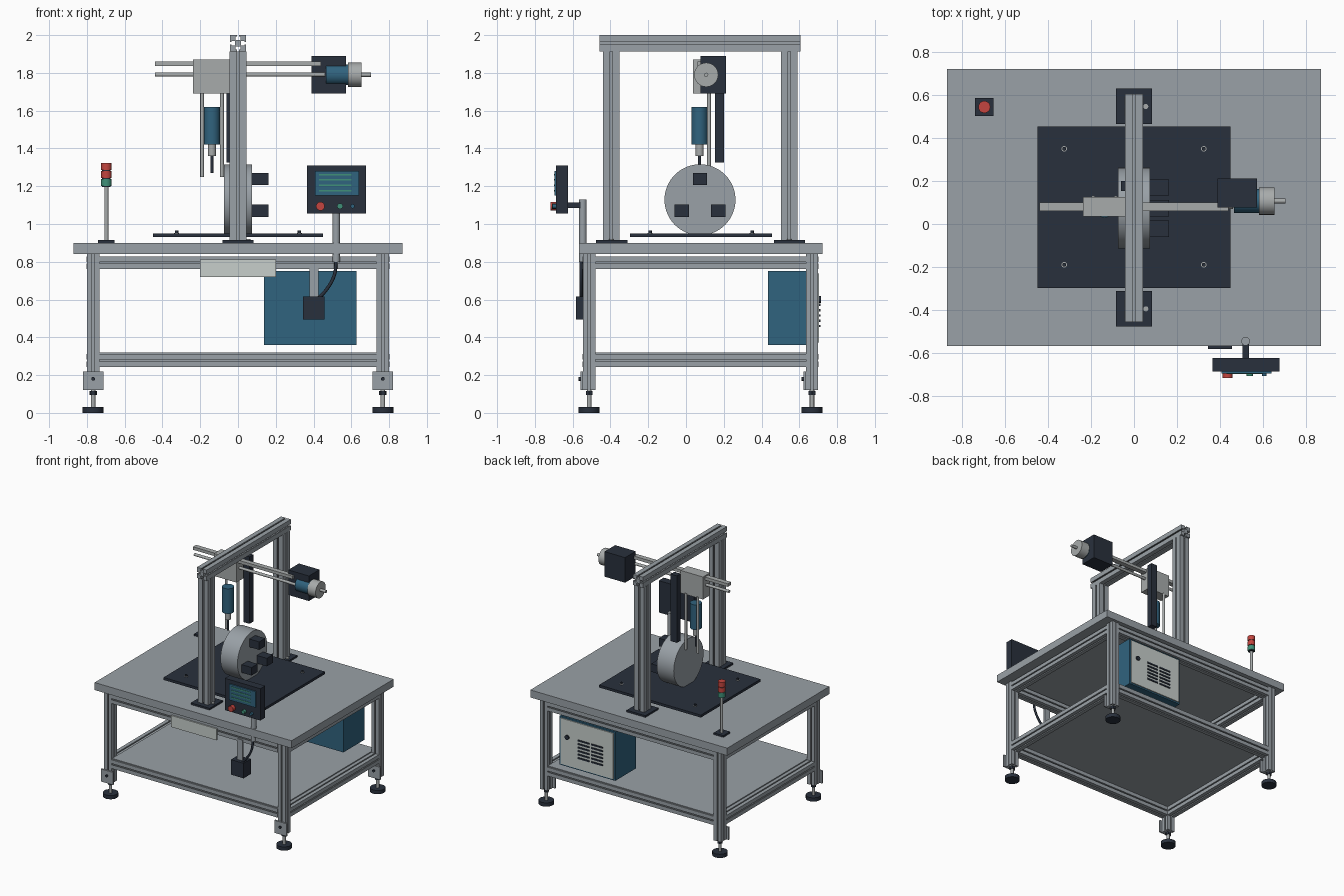
import bpy, bmesh
from math import pi, sin, cos
from mathutils import Matrix, Vector

cube = bpy.data.objects.get("Cube")
if cube:
    bpy.data.objects.remove(cube)


def material(name, r, g, b):
    m = bpy.data.materials.new(name)
    m.use_nodes = True
    m.diffuse_color = (r, g, b, 1)
    m.node_tree.nodes["Principled BSDF"].inputs["Base Color"].default_value = (r, g, b, 1)
    return m


ALU = material("aluminium grey", .32, .355, .385)
STEEL = material("light steel", .39, .41, .41)
PALE = material("pale panel", .57, .62, .60)
DARK = material("dark slate", .022, .03, .046)
BLUE = material("machine blue", .03, .125, .21)
RED = material("signal red", .55, .06, .05)
GREEN = material("signal green", .05, .28, .19)

# Turns local z to the named axis
TURN = {"x": Matrix(((0, 0, 1), (1, 0, 0), (0, 1, 0))).to_4x4(),
        "y": Matrix(((0, 1, 0), (0, 0, 1), (1, 0, 0))).to_4x4(),
        "z": Matrix.Identity(4)}


def finish(bm, name, mat, smooth=False):
    bmesh.ops.recalc_face_normals(bm, faces=bm.faces)
    me = bpy.data.meshes.new(name)
    bm.to_mesh(me)
    bm.free()
    me.materials.append(mat)
    ob = bpy.data.objects.new(name, me)
    bpy.context.collection.objects.link(ob)
    if smooth:
        bpy.ops.object.select_all(action='DESELECT')
        ob.select_set(True)
        bpy.context.view_layer.objects.active = ob
        bpy.ops.object.shade_smooth_by_angle(angle=.7)
    return ob


def box(name, mat, x, y, z):
    """Box from (low, high) ranges."""
    bm = bmesh.new()
    size = [r[1] - r[0] for r in (x, y, z)]
    mid = [(r[1] + r[0]) / 2 for r in (x, y, z)]
    bmesh.ops.create_cube(bm, size=1, matrix=Matrix.Translation(mid) @ Matrix.Diagonal((*size, 1)))
    return finish(bm, name, mat)


def prism(name, mat, outline, axis, at, lo, hi, smooth=False):
    """Extrude a 2D outline along an axis; at is the centre in the other two axes."""
    bm = bmesh.new()
    face = bm.faces.new([bm.verts.new((a, b, lo)) for a, b in outline])
    new = bmesh.ops.extrude_face_region(bm, geom=[face])["geom"]
    bmesh.ops.translate(bm, verts=[v for v in new if isinstance(v, bmesh.types.BMVert)],
                        vec=(0, 0, hi - lo))
    offset = Vector(at)
    offset["xyz".index(axis)] = 0
    bm.transform(Matrix.Translation(offset) @ TURN[axis])
    return finish(bm, name, mat, smooth)


def rod(name, mat, r, axis, at, lo, hi, sides=24):
    ring = [(r * cos(2 * pi * i / sides), r * sin(2 * pi * i / sides)) for i in range(sides)]
    return prism(name, mat, ring, axis, at, lo, hi, sides > 8)


def slotted(name, axis, at, size, lo, hi):
    """Slotted aluminium bar, one T-shaped groove in each side."""
    h, s, w, d, e = size / 2, size * .07, size * .15, size * .1, size * .3
    side = [(-h, -h), (-s, -h), (-s, -h + d), (-w, -h + d), (-w, -h + e),
            (w, -h + e), (w, -h + d), (s, -h + d), (s, -h)]
    outline = []
    for k in range(4):
        c, n = round(cos(k * pi / 2)), round(sin(k * pi / 2))
        outline += [(a * c - b * n, a * n + b * c) for a, b in side]
    return prism(name, ALU, outline, axis, at, lo, hi)


# Table frame: legs, levelling feet and rails
LX, FY, BY = .767, -.513, .667
for x in (-LX, LX):
    for y in (FY, BY):
        slotted("table_leg", "z", (x, y, 0), .066, .12, .84)
        rod("foot_pad", DARK, .056, "z", (x, y, 0), 0, .03)
        rod("foot_stem", STEEL, .012, "z", (x, y, 0), .03, .12, 16)
        rod("foot_nut", DARK, .02, "z", (x, y, 0), .095, .115, 6)
        box("foot_bracket", ALU, (x - .054, x + .054), (y - .046, y - .033), (.12, .22))
        rod("bracket_bolt", DARK, .01, "y", (x, 0, .18), y - .056, y - .046, 12)
for z, size in ((.795, .068), (.277, .07)):
    for y in (FY, BY):
        slotted("long_rail", "x", (0, y, z), size, -LX + .033, LX - .033)
    for x in (-LX, LX):
        slotted("short_rail", "y", (x, 0, z), size, FY + .033, BY - .033)
box("lower_shelf", ALU, (-.735, .735), (-.54, .695), (.311, .32))
box("table_top", ALU, (-.87, .87), (-.567, .722), (.84, .9))

# Dark work plate with four screws
box("work_plate", DARK, (-.45, .45), (-.297, .455), (.93, .95))
for x in (-.325, .325):
    for y in (-.19, .35):
        rod("plate_screw", STEEL, .013, "z", (x, y, 0), .95, .953, 16)
        rod("screw_head", DARK, .009, "z", (x, y, 0), .95, .965, 12)

# Gantry
for y in (-.395, .547):
    box("post_base", DARK, (-.083, .083), (y - .082, y + .084), (.9, .914))
    slotted("gantry_post", "z", (0, y, 0), .088, .914, 1.914)
    rod("base_screw", STEEL, .012, "z", (.055, y, 0), .914, .92, 12)
slotted("gantry_beam", "y", (0, 0, 1.957), .086, -.457, .605)

# Chuck wheel with three jaws
rod("chuck", ALU, .188, "x", (0, .074, 1.128), -.075, .075, 64)
for y, z in ((.074, 1.238), (-.022, 1.07), (.17, 1.07)):
    box("chuck_jaw", DARK, (.075, .162), (y - .038, y + .038), (z - .032, z + .032))

# Cross slide: carriage, guide rods and vertical rail
box("carriage", STEEL, (-.237, -.04), (.036, .125), (1.69, 1.87))
box("upper_guide", STEEL, (-.44, .44), (.06, .1), (1.836, 1.86))
rod("lower_guide", STEEL, .011, "x", (0, .08, 1.791), -.44, .46, 16)
box("vertical_rail", DARK, (-.06, -.005), (.153, .2), (1.325, 1.86))
for x in (-.19, -.085):
    rod("vertical_rod", STEEL, .01, "z", (x, .122, 0), 1.25, 1.7, 16)

# Spindle
S = (-.138, .072, 0)
rod("spindle_body", BLUE, .043, "z", S, 1.42, 1.62, 32)
rod("spindle_collar", STEEL, .021, "z", S, 1.36, 1.42)
rod("spindle_bit", DARK, .008, "z", S, 1.27, 1.36, 12)

# Slide motor
M = (0, .107, 1.79)
box("motor_housing", DARK, (.39, .572), (.078, .212), (1.69, 1.89))
rod("motor_body", BLUE, .055, "x", M, .465, .582, 32)
rod("motor_cap", STEEL, .064, "x", M, .582, .655, 32)
rod("motor_shaft", STEEL, .011, "x", M, .655, .705, 16)

# Control panel on its pole
box("control_panel", DARK, (.365, .678), (-.687, -.625), (1.056, 1.31))
box("panel_screen", BLUE, (.408, .64), (-.696, -.687), (1.152, 1.28))
for i in range(4):
    z = 1.177 + .028 * i
    box("screen_line", GREEN, (.43, .6), (-.699, -.696), (z - .004, z + .004))
for name, mat, x, r, out in (("stop_button", RED, .436, .023, .03),
                             ("start_button", GREEN, .54, .015, .022),
                             ("mode_button", BLUE, .607, .011, .02)):
    rod(name, mat, r, "y", (x, 0, 1.094), -.687 - out, -.687, 20)
rod("panel_pole", ALU, .02, "z", (.52, -.546, 0), .8, 1.13)
box("pole_arm", DARK, (.505, .535), (-.63, -.55), (1.085, 1.115))

# Switch box under the table, its hanger and cable
box("switch_box", DARK, (.345, .457), (-.582, -.49), (.495, .615))
box("switch_hanger", ALU, (.378, .425), (-.552, -.535), (.61, .78))
curve = bpy.data.curves.new("panel_cable", 'CURVE')
curve.dimensions = '3D'
curve.bevel_depth = .009
curve.bevel_resolution = 2
path = [(.52, .81), (.51, .73), (.47, .655), (.425, .605)]
spline = curve.splines.new('BEZIER')
spline.bezier_points.add(len(path) - 1)
for p, (x, z) in zip(spline.bezier_points, path):
    p.co = (x, -.555, z)
    p.handle_left_type = p.handle_right_type = 'AUTO'
curve.materials.append(DARK)
bpy.context.collection.objects.link(bpy.data.objects.new("panel_cable", curve))

# Pale front plate
box("front_plate", PALE, (-.2, .2), (-.557, -.546), (.72, .812))

# Signal tower
T = (-.697, .545, 0)
box("tower_base", DARK, (-.741, -.655), (.502, .587), (.9, .914))
rod("tower_pole", STEEL, .011, "z", T, .914, 1.2, 16)
rod("tower_core", DARK, .022, "z", T, 1.195, 1.32, 16)
for name, mat, z in (("lower_lamp", GREEN, 1.2), ("middle_lamp", RED, 1.243), ("upper_lamp", RED, 1.286)):
    rod(name, mat, .028, "z", T, z, z + .038, 20)

# Electrical cabinet with louvred door
box("cabinet", BLUE, (.137, .628), (.433, .697), (.36, .75))
box("cabinet_door", PALE, (.15, .615), (.697, .705), (.372, .738))
rod("door_lock", DARK, .018, "y", (.555, 0, .6), .705, .715, 20)
for x in (.29, .41):
    for i in range(6):
        z = .46 + .028 * i
        box("door_louvre", DARK, (x - .05, x + .05), (.705, .711), (z - .006, z + .006))
